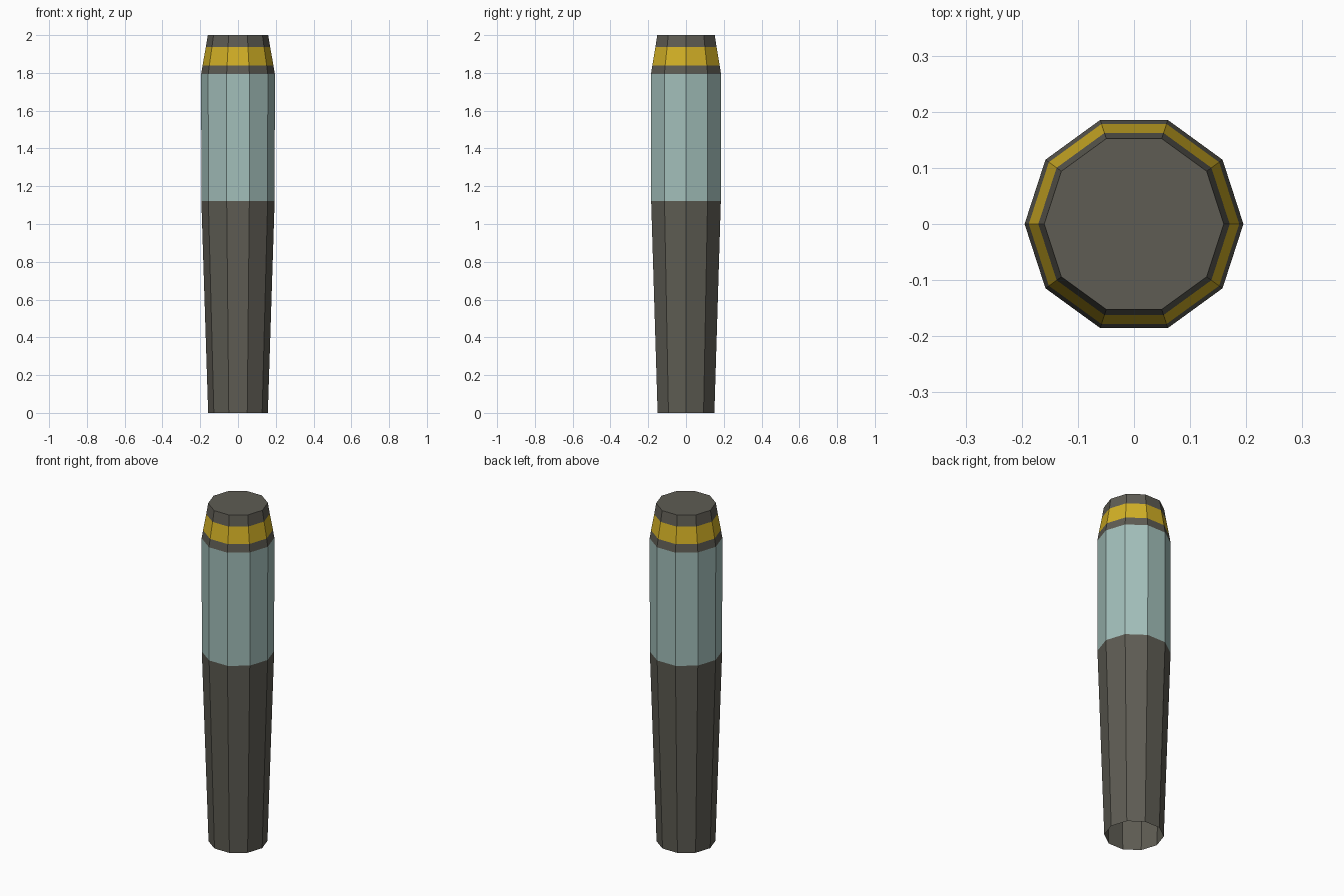
import bpy, bmesh, math

if "Cube" in bpy.data.objects:
    bpy.data.objects.remove(bpy.data.objects["Cube"])

SIDES = 10


def material(name, r, g, b):
    m = bpy.data.materials.new(name)
    m.diffuse_color = (r, g, b, 1)
    m.use_nodes = True
    m.node_tree.nodes["Principled BSDF"].inputs["Base Color"].default_value = m.diffuse_color
    return m


DARK = material("dark grey", 0.112, 0.107, 0.087)
TEAL = material("pale teal", 0.362, 0.518, 0.490)
GOLD = material("gold yellow", 0.64, 0.43, 0.019)


def lathe(name, profile, mats, cap_top=False):
    """Faceted tube through (radius, z) rings; one material per band."""
    bm = bmesh.new()
    rings = [[bm.verts.new((r * math.cos(math.tau * i / SIDES),
                            r * math.sin(math.tau * i / SIDES), z))
              for i in range(SIDES)] for r, z in profile]
    mesh = bpy.data.meshes.new(name)
    slots = list(dict.fromkeys(mats))
    for m in slots:
        mesh.materials.append(m)
    for lower, upper, m in zip(rings, rings[1:], mats):
        for i in range(SIDES):
            j = (i + 1) % SIDES
            f = bm.faces.new((lower[i], lower[j], upper[j], upper[i]))
            f.material_index = slots.index(m)
    if cap_top:
        bm.faces.new(rings[-1]).material_index = slots.index(mats[-1])
    bm.to_mesh(mesh)
    bm.free()
    ob = bpy.data.objects.new(name, mesh)
    bpy.context.collection.objects.link(ob)
    return ob


# Tapered lower shaft, open underneath
lathe("lower_shaft", [(0.158, 0), (0.194, 1.123)], [DARK])
# Straight coloured sleeve
lathe("sleeve", [(0.194, 1.123), (0.195, 1.793)], [TEAL])
# Tapered closed tip with a gold band
lathe("tip", [(0.195, 1.793), (0.1875, 1.84), (0.1705, 1.936), (0.16, 2.0)],
      [DARK, GOLD, DARK], cap_top=True)
